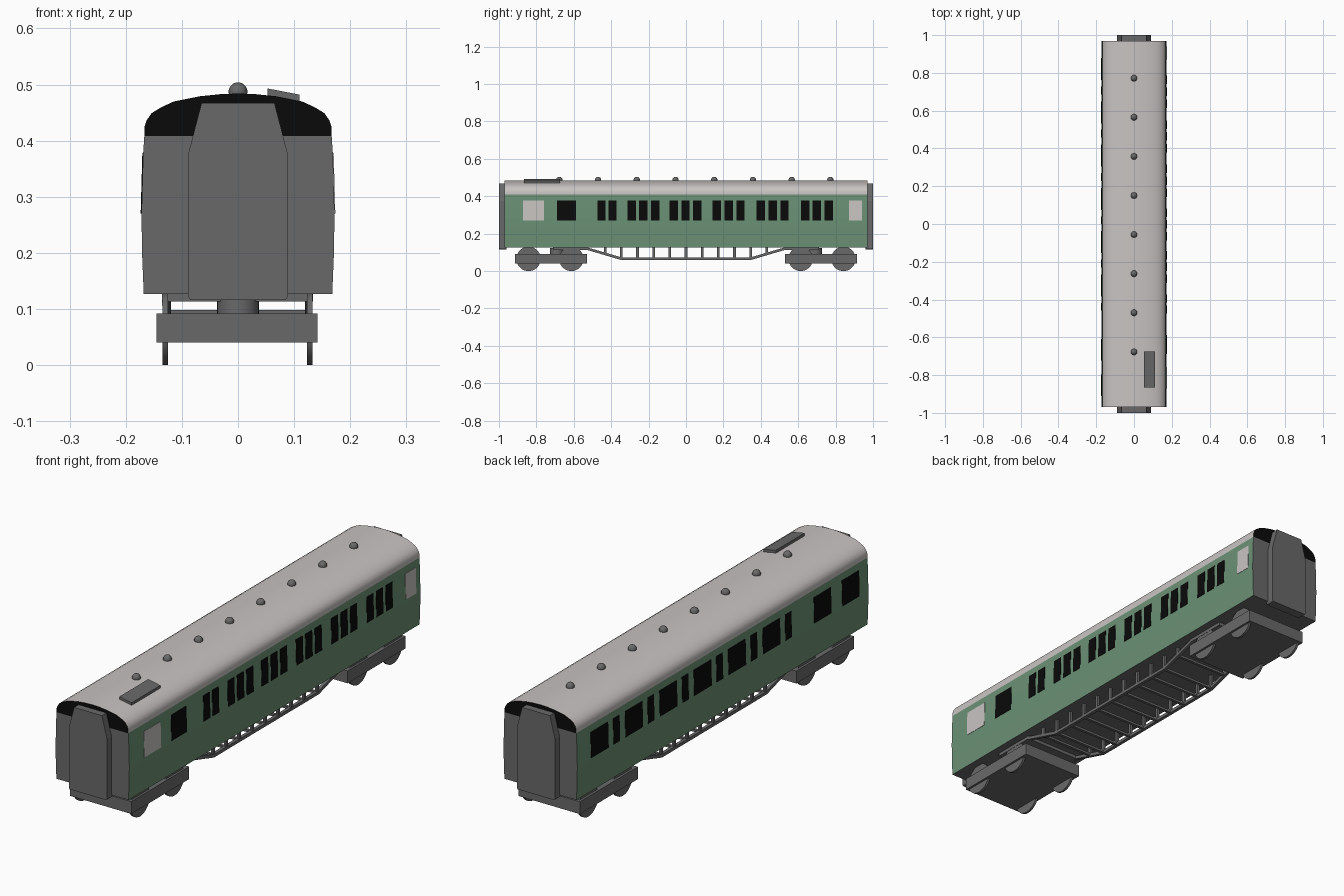
import bpy, bmesh, math
from mathutils import Matrix

if "Cube" in bpy.data.objects:
    bpy.data.objects.remove(bpy.data.objects["Cube"])


def material(name, rgb):
    m = bpy.data.materials.new(name)
    m.diffuse_color = (*rgb, 1)
    m.use_nodes = True
    m.node_tree.nodes["Principled BSDF"].inputs["Base Color"].default_value = m.diffuse_color
    return m


GREEN = material("green_paint", (0.147, 0.283, 0.178))
GREY = material("dark_grey", (0.141, 0.141, 0.141))
PALE = material("pale_roof_grey", (0.58, 0.55, 0.54))
BLACK = material("black", (0.003, 0.003, 0.003))


def finish(bm, name, mats, rule=None, smooth=None):
    bmesh.ops.recalc_face_normals(bm, faces=bm.faces[:])
    bm.normal_update()
    if rule:
        for f in bm.faces:
            f.material_index = rule(f)
    me = bpy.data.meshes.new(name)
    bm.to_mesh(me)
    bm.free()
    for m in mats:
        me.materials.append(m)
    ob = bpy.data.objects.new(name, me)
    bpy.context.collection.objects.link(ob)
    if smooth:
        bpy.ops.object.select_all(action='DESELECT')
        ob.select_set(True)
        bpy.context.view_layer.objects.active = ob
        bpy.ops.object.shade_smooth_by_angle(angle=math.radians(smooth))
    return ob


def add_prism(bm, profile, a, b, axis):
    """Extrude a 2D profile: axis 'y' takes (x, z), axis 'x' takes (y, z)."""
    def at(p, t):
        return (p[0], t, p[1]) if axis == 'y' else (t, p[0], p[1])
    lo = [bm.verts.new(at(p, a)) for p in profile]
    hi = [bm.verts.new(at(p, b)) for p in profile]
    n = len(profile)
    bm.faces.new(lo)
    bm.faces.new(hi[::-1])
    for i in range(n):
        j = (i + 1) % n
        bm.faces.new((lo[i], hi[i], hi[j], lo[j]))


def add_box(bm, x0, x1, y0, y1, z0, z1):
    add_prism(bm, [(x0, z0), (x1, z0), (x1, z1), (x0, z1)], y0, y1, 'y')


def mirrored(half):
    return half + [(-x, z) for x, z in reversed(half) if x > 1e-6]


# Body shell: green sides, grey ends and floor
wall = [(0.168, 0.127), (0.171, 0.2), (0.172, 0.27), (0.169, 0.378), (0.167, 0.408)]
bm = bmesh.new()
add_prism(bm, mirrored(wall), -0.97, 0.97, 'y')
finish(bm, "body_shell", [GREY, GREEN], lambda f: int(abs(f.normal.x) > 0.7), 30)

# Roof: pale skin, black ends
roof = [(0.167, 0.408), (0.1665, 0.425), (0.163, 0.436), (0.154, 0.449), (0.136, 0.460),
        (0.114, 0.470), (0.069, 0.479), (0.03, 0.483), (0, 0.484)]
bm = bmesh.new()
add_prism(bm, mirrored(roof), -0.97, 0.97, 'y')
finish(bm, "roof", [PALE, BLACK], lambda f: int(abs(f.normal.y) > 0.7), 35)

# Window plates that follow the slope of the wall
def windows(name, side, spans, mat):
    bm = bmesh.new()
    quad = [(0.170, 0.27), (0.1735, 0.27), (0.1705, 0.378), (0.167, 0.378)]
    for y0, y1 in spans:
        add_prism(bm, [(side * x, z) for x, z in quad], y0, y1, 'y')
    finish(bm, name, [mat])


right_dark = [(-0.689, -0.587), (-0.474, -0.431), (-0.415, -0.372)]
for start in (-0.313, -0.088, 0.143, 0.378, 0.614):
    right_dark += [(start + i * 0.063, start + i * 0.063 + 0.045) for i in range(3)]
windows("right_windows", 1, right_dark, BLACK)
windows("right_pale_windows", 1, [(-0.871, -0.759), (0.871, 0.941)], PALE)

left_dark = [(-0.723, -0.609), (-0.910, -0.796)]
for i in range(6):
    c = 0.82 - i * 0.229
    left_dark += [(c - 0.058, c + 0.058), (c - 0.134, c - 0.092)]
windows("left_windows", -1, left_dark, BLACK)

# End gangways
gang = mirrored([(0.085, 0.116), (0.089, 0.122), (0.089, 0.375), (0.065, 0.467)])
for name, s in (("front_gangway", -1), ("rear_gangway", 1)):
    bm = bmesh.new()
    add_prism(bm, gang, s * 0.96, s * 1.0, 'y')
    finish(bm, name, [GREY])

# Roof ventilator domes
bm = bmesh.new()
for i in range(8):
    bmesh.ops.create_uvsphere(bm, u_segments=16, v_segments=10, radius=0.017,
                              matrix=Matrix.Translation((0, -0.677 + i * 0.207, 0.487)))
finish(bm, "roof_vents", [GREY], smooth=40)

# Tilted roof hatch
bm = bmesh.new()
add_prism(bm, [(0.053, 0.480), (0.110, 0.468), (0.110, 0.482), (0.053, 0.493)],
          -0.866, -0.674, 'y')
finish(bm, "roof_hatch", [GREY])

# Bogies: frame, pivot, bolster and four wheels each
for tag, s in (("front", -1), ("rear", 1)):
    bm = bmesh.new()
    add_box(bm, -0.145, 0.142, s * 0.721 - 0.193, s * 0.721 + 0.193, 0.04, 0.092)
    finish(bm, tag + "_bogie_frame", [GREY])

    bm = bmesh.new()
    bmesh.ops.create_cone(bm, cap_ends=True, segments=32, radius1=0.037, radius2=0.037,
                          depth=0.04, matrix=Matrix.Translation((0, s * 0.69, 0.104)))
    finish(bm, tag + "_bogie_pivot", [GREY], smooth=40)

    bm = bmesh.new()
    y0, y1 = sorted((s * 0.52, s * 0.71))
    add_box(bm, -0.134, 0.134, y0, y1, 0.113, 0.130)
    finish(bm, tag + "_bolster", [GREY])

    bm = bmesh.new()
    for y in (0.613, 0.842):
        for x in (-0.13, 0.128):
            bmesh.ops.create_cone(bm, cap_ends=True, segments=36, radius1=0.065,
                                  radius2=0.065, depth=0.01,
                                  matrix=Matrix.Translation((x, s * y, 0.065))
                                  @ Matrix.Rotation(math.pi / 2, 4, 'Y'))
    finish(bm, tag + "_wheels", [GREY], smooth=40)

# Underframe truss: bottom chord with sloped ends, posts and cross bars
half = [(0.35, 0.060), (0.54, 0.116), (0.54, 0.130), (0.345, 0.073)]
posts = [i * 0.0865 for i in range(-5, 6)]
bm = bmesh.new()
for x in (-0.126, 0.126):
    a, b = x - 0.007, x + 0.007
    add_prism(bm, [(-0.35, 0.060), (0.35, 0.060), (0.345, 0.073), (-0.345, 0.073)], a, b, 'x')
    for s in (-1, 1):
        add_prism(bm, [(s * y, z) for y, z in half], a, b, 'x')
    for y in posts:
        base = 0.065 if abs(y) < 0.36 else 0.09
        add_box(bm, a + 0.002, b - 0.002, y - 0.007, y + 0.007, base, 0.13)
finish(bm, "underframe_truss", [GREY])

bm = bmesh.new()
for y in posts:
    z = 0.062 if abs(y) < 0.36 else 0.088
    add_box(bm, -0.122, 0.122, y - 0.006, y + 0.006, z, z + 0.010)
finish(bm, "underframe_cross_bars", [GREY])
